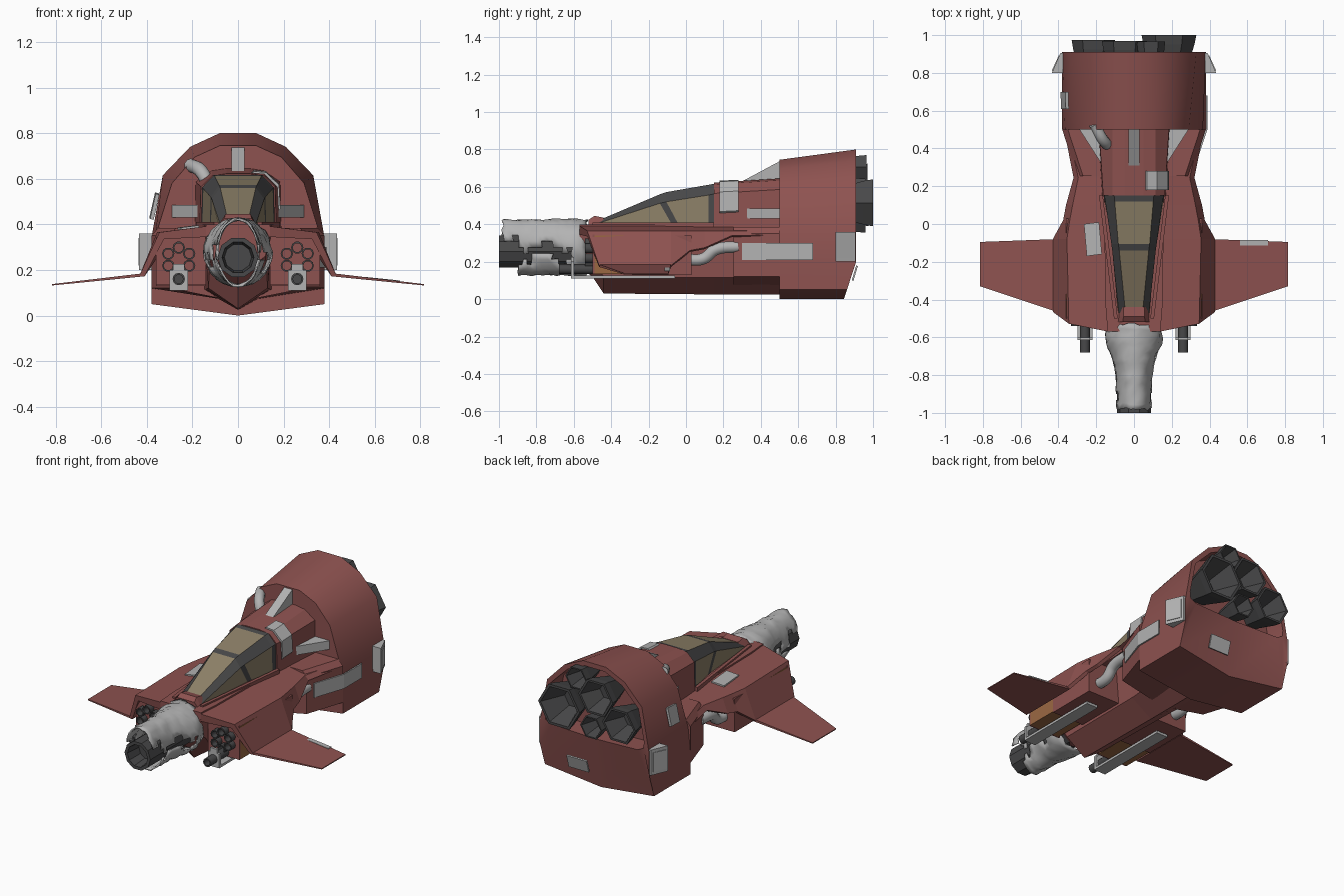
import bpy, bmesh, math, random
from mathutils import Vector, Matrix

random.seed(4)
if "Cube" in bpy.data.objects:
    bpy.data.objects.remove(bpy.data.objects["Cube"])


def material(name, r, g, b):
    m = bpy.data.materials.new(name)
    m.use_nodes = True
    m.diffuse_color = (r, g, b, 1)
    m.node_tree.nodes["Principled BSDF"].inputs["Base Color"].default_value = (r, g, b, 1)
    return m


RED = material("hull red", .27, .085, .08)
GREY = material("patch grey", .45, .45, .45)
DARK = material("dark metal", .065, .065, .067)
GLASS = material("canopy glass", .27, .22, .14)
RUST = material("orange rust", .33, .14, .055)


def finish(name, bm, mats, smooth=0, mirror=False):
    bmesh.ops.recalc_face_normals(bm, faces=bm.faces)
    me = bpy.data.meshes.new(name)
    bm.to_mesh(me)
    bm.free()
    for m in mats:
        me.materials.append(m)
    ob = bpy.data.objects.new(name, me)
    bpy.context.collection.objects.link(ob)
    if mirror:
        ob.modifiers.new("mirror", 'MIRROR')
    if smooth:
        bpy.ops.object.select_all(action='DESELECT')
        ob.select_set(True)
        bpy.context.view_layer.objects.active = ob
        bpy.ops.object.shade_smooth_by_angle(angle=math.radians(smooth))
    return ob


def skin(rings, caps=True):
    """Bridge equal closed rings of points."""
    bm = bmesh.new()
    vs = [[bm.verts.new(p) for p in ring] for ring in rings]
    n = len(vs[0])
    for a, b in zip(vs, vs[1:]):
        for i in range(n):
            j = (i + 1) % n
            bm.faces.new((a[i], a[j], b[j], b[i]))
    if caps:
        bm.faces.new(vs[0])
        bm.faces.new(vs[-1])
    return bm


def loft(name, rings, mat, smooth=0, mirror=False):
    return finish(name, skin(rings), [mat], smooth, mirror)


def whole(half):
    """Complete a half outline across x = 0."""
    return half + [(-x, y, z) for x, y, z in reversed(half) if x > 0]


def at(y, half):
    return whole([(x, y, z) for x, z in half])


def lathe(name, x, z, steps, n, mat, smooth=0, mirror=False):
    rings = [[(x + r * math.cos(math.tau * i / n), y, z + r * math.sin(math.tau * i / n))
              for i in range(n)] for y, r in steps]
    return loft(name, rings, mat, smooth, mirror)


def box(name, lo, hi, mat, mirror=False):
    rings = [[(lo[0], y, lo[2]), (hi[0], y, lo[2]), (hi[0], y, hi[2]), (lo[0], y, hi[2])]
             for y in (lo[1], hi[1])]
    return loft(name, rings, mat, 0, mirror)


def strip(name, path, across, thick, mat=GREY, mirror=False):
    """Bent plate following a path."""
    w, t = Vector(across), Vector(thick)
    rings = [[p, p + w, p + w + t, p + t] for p in map(Vector, path)]
    return loft(name, rings, mat, 0, mirror)


def pipe(name, pts, r):
    cu = bpy.data.curves.new(name, 'CURVE')
    cu.dimensions = '3D'
    cu.bevel_depth, cu.bevel_resolution = r, 3
    cu.use_fill_caps = True
    sp = cu.splines.new('BEZIER')
    sp.bezier_points.add(len(pts) - 1)
    for bp, p in zip(sp.bezier_points, pts):
        bp.co = p
        bp.handle_left_type = bp.handle_right_type = 'AUTO'
    cu.materials.append(GREY)
    bpy.context.collection.objects.link(bpy.data.objects.new(name, cu))


# Engine housing with a recessed rear
front = [(.08, .745), (.19, .695), (.29, .58), (.365, .34), (.38, .2), (.38, .05), (0, 0)]
rear = [(.08, .80), (.21, .74), (.33, .615), (.38, .34), (.38, .2), (.38, .05), (0, 0)]
lip = [(.07, .77), (.19, .715), (.305, .6), (.345, .4), (.34, .36), (.3, .34), (0, .33)]
slant = lambda z: .91 - max(0, .2 - z) * .33
loft("engine_housing", [at(.5, front), whole([(x, slant(z), z) for x, z in rear]),
                        at(.91, lip), at(.78, lip)], RED, 35)

# Thrusters
for x, z, r, end in ((.185, .515, .145, 1), (-.05, .62, .12, .97), (-.215, .49, .115, .975),
                     (-.01, .42, .075, .96), (.09, .705, .075, .965)):
    lathe("thruster", x, z, [(.77, r * .55), (end - .05, r * .93), (end, r), (end, r * .88),
                             (.85, r * .45)], 6, DARK)

# Central hull and keel
loft("central_hull", [at(y, [(w, .40), (w, .36), (w - .02, b + .09), (0, b)])
                      for y, w, b in ((-.57, .14, .17), (-.5, .145, .12), (-.44, .15, .03),
                                      (.15, .16, .025), (.5, .18, .025))], RED)
loft("rear_neck", [at(y, [(x - .03, .385), (x, .35), (x, .12), (0, .06)])
                   for y, x in ((.255, .3), (.5, .38))], RED)
loft("nose_bridge", [at(y, [(x, z), (x + .03, .39)])
                     for y, x, z in ((-.52, .06, .425), (-.49, .055, .445), (-.44, .055, .435))], RED)

# Spine behind the cockpit
loft("spine", [at(y, [(.05, t + .01), (.115, t), (w, .565 + (y - .15) * .06), (w + .005, .38)])
               for y, t, w in ((.15, .613, .163), (.5, .635, .185))], RED)

# Cockpit: glass body with dark corner facets and a cross bar
rings = []
for y, a, b, top in ((-.47, .045, .08, .42), (-.14, .078, .115, .56), (-.105, .083, .12, .572),
                     (.12, .102, .152, .611), (.15, .105, .157, .617)):
    shift = .07 if -.2 < y < 0 else 0
    drop = max(.015, min(.055, (top - .4) * .3))
    rings.append(whole([(a, y, top), (b, y, top - drop), (b + .004, y + shift, .39)]))
bm = skin(rings)
bm.faces.ensure_lookup_table()
for k, f in enumerate(bm.faces):
    row, side = divmod(k, 6)
    f.material_index = int(row in (1, 3) or side in (0, 4) or row > 3)
finish("canopy", bm, [GLASS, DARK])
strip("canopy_sill", [(.086, -.5, .385), (.165, .15, .385)], (.02, 0, 0), (0, 0, .025), RED, True)

# Shoulder shells sweeping down to the wing roots
shell = []
for y, xo, xl, zl in ((-.5, .345, .43, .18), (-.08, .355, .43, .18), (.02, .34, .375, .26),
                      (.1, .325, .36, .275), (.245, .295, .32, .34), (.5, .35, .37, .34)):
    lead = .07 if y < -.4 else 0
    shell.append([(.135, y - lead, .392), (xo, y - lead * .4, .365), (xl, y + lead * .5, zl),
                  (xl - .02, y + lead * .5, zl - .008), (xo - .02, y - lead * .4, .335),
                  (.135, y - lead, .345)])
loft("shoulder", shell, RED, 0, True)
loft("wing", [[(x, a, z), (x, b, z), (x, b, z + t), (x, a, z + t)]
              for x, a, b, z, t in ((.41, -.465, -.08, .172, .014), (.815, -.33, -.095, .132, .006))],
     RED, 0, True)

# Gun pods
box("pod_block", (.14, -.29, .13), (.36, .03, .34), RED, True)
box("pod_rust_block", (.15, -.49, .135), (.36, -.29, .34), RUST, True)
box("pod_face", (.14, -.5, .135), (.36, -.49, .345), RED, True)
for i in range(6):
    a = math.tau * (i + .5) / 6
    lathe("rocket_tube", .26 + .053 * math.cos(a), .245 + .053 * math.sin(a),
          [(-.4, .027), (-.54, .027), (-.54, .02), (-.5, .02)], 10, DARK, 40, True)
lathe("pod_barrel", .26, .16, [(-.48, .027), (-.68, .027), (-.68, .019), (-.64, .019)], 12, DARK, 40, True)
box("barrel_bracket", (.22, -.615, .11), (.30, -.6, .2), GREY, True)
box("bracket_top", (.235, -.615, .2), (.285, -.6, .225), GREY, True)
box("pod_rail", (.22, -.6, .11), (.30, -.06, .125), GREY, True)

# Nose cannon and its torn wrapping
lathe("nose_cannon", 0, .255, [(-.5, .09), (-1, .09), (-1, .07), (-.9, .06)], 10, DARK)
n, stations = 28, []
for k in range(18):
    t = k / 17
    y = -.53 - .45 * t
    rx = .095 + .055 * math.exp(-((t - .15) / .27) ** 2)
    ring = []
    for i in range(n):
        a = math.tau * i / n
        j = 1 + random.uniform(-.035, .035)
        ring.append((rx * j * math.cos(a), y + random.uniform(-.008, .008),
                     .277 + .15 * j * math.sin(a)))
    stations.append(ring)
bm = skin(stations, False)
torn = []
for f in bm.faces:
    c = f.calc_center_median()
    edge = .215 + .03 * math.sin(c.y * 31) + random.uniform(-.01, .03)
    if (c.y < -.9 and c.z < .34 + (c.y + .9) * .6) or (c.y < -.62 and edge < c.z < edge + .055):
        torn.append(f)
bmesh.ops.delete(bm, geom=torn, context='FACES')
wrap = finish("nose_wrapping", bm, [GREY], 60)
wrap.modifiers.new("thickness", 'SOLIDIFY').thickness = .008

# Hoses
for s in (-1, 1):
    pipe("side_hose", [(s * .28, 0, .21), (s * .28, .09, .215), (s * .285, .16, .265),
                       (s * .285, .28, .28)], .032)
pipe("top_hose", [(-.12, .41, .55), (-.16, .44, .63), (-.21, .53, .66)], .03)

# Wedge braces against the housing
loft("top_brace", [[(x, .31, .635), (x, .51, .63), (x, .51, .742)] for x in (-.028, .028)], GREY)
loft("side_brace", [[(.16, .30, z), (.16, .51, z), (.295, .51, z)] for z in (.43, .485)], GREY, 0, True)

# Flared flaps beside the rear
loft("rear_flap", [[(.375, .905, z), (.39, .905, z), (.435, .8, z), (.375, .8, z)]
                   for z in (.2, .36)], GREY, 0, True)
loft("flap_panel", [[(.392, .893, z), (.43, .81, z), (.436, .81, z), (.398, .893, z)]
                    for z in (.22, .34)], GREY, 0, True)

# Repair patches
strip("side_patch", [(.312, .3, .21), (.38, .5, .21), (.38, .68, .21)], (0, 0, .09), (.009, 0, 0))
strip("spine_patch", [(.06, .18, .625), (.115, .18, .62), (.172, .18, .565), (.178, .18, .46)],
      (0, .1, .005), (.008, 0, .008))
strip("shoulder_patch", [(-.25, -.17, .377), (-.265, 0, .377)], (.08, .01, .01), (0, 0, .009))
strip("wing_patch", [(.56, -.115, .162), (.71, -.115, .147)], (0, .03, 0), (0, 0, .007))
strip("dome_patch", [(-.345, .61, .53), (-.37, .61, .42)], (-.003, .09, .006), (-.016, 0, .004))
strip("rear_patch", [(.05, .886, .1), (.19, .886, .1)], (0, .024, .08), (0, .009, -.003))
